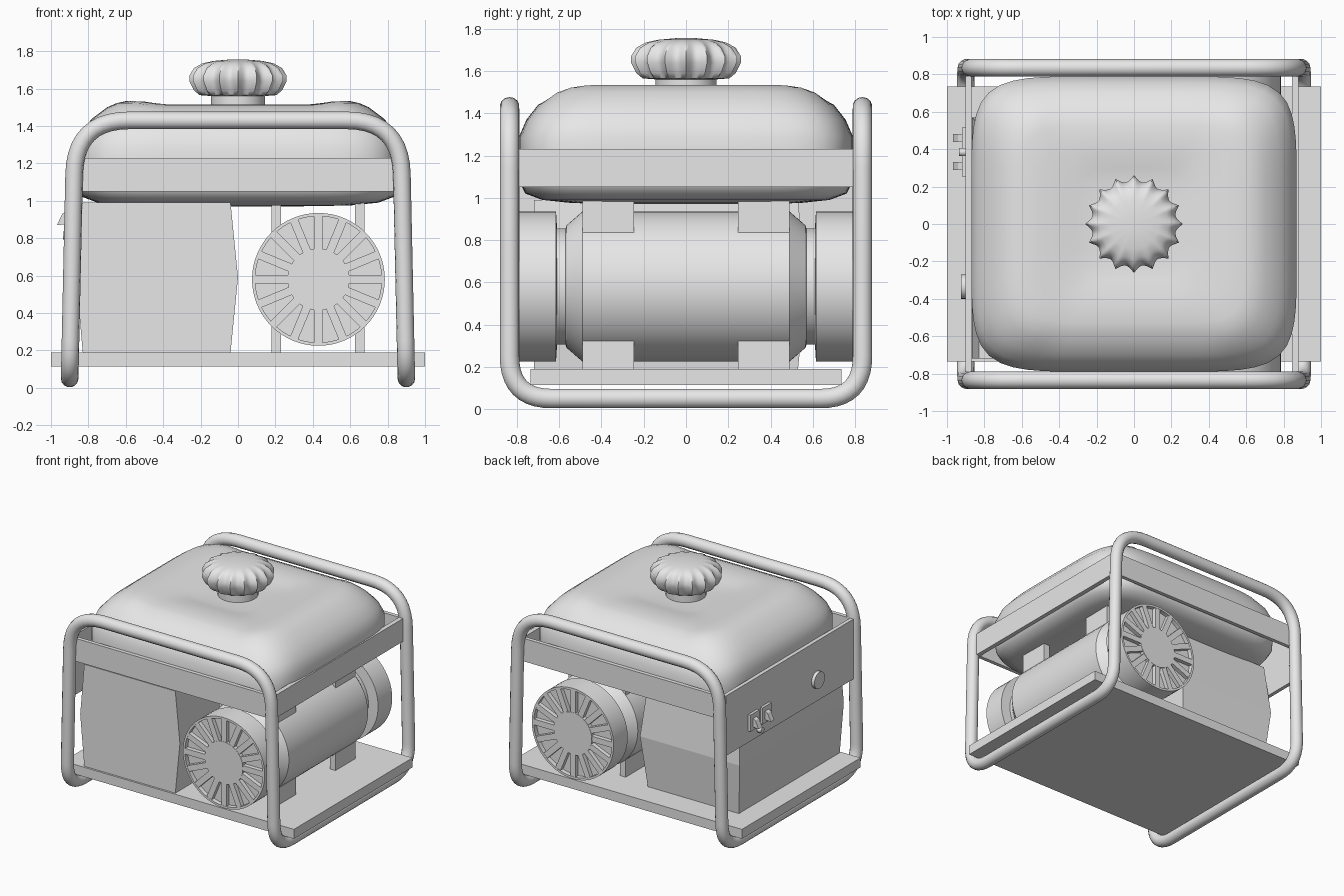
import bpy, bmesh, math
from mathutils import Vector, Matrix

old = bpy.data.objects.get("Cube")
if old:
    bpy.data.objects.remove(old, do_unlink=True)

grey = bpy.data.materials.new("light_grey")
grey.use_nodes = True
grey.diffuse_color = (0.8, 0.8, 0.8, 1)
grey.node_tree.nodes["Principled BSDF"].inputs["Base Color"].default_value = (0.8, 0.8, 0.8, 1)


def finish(name, bm, smooth=None):
    """Turn a bmesh into a named object with the shared material."""
    bmesh.ops.recalc_face_normals(bm, faces=bm.faces)
    mesh = bpy.data.meshes.new(name)
    bm.to_mesh(mesh)
    bm.free()
    mesh.materials.append(grey)
    obj = bpy.data.objects.new(name, mesh)
    bpy.context.collection.objects.link(obj)
    if smooth:
        select(obj)
        bpy.ops.object.shade_smooth_by_angle(angle=math.radians(smooth))
    return obj


def select(obj):
    bpy.ops.object.select_all(action='DESELECT')
    obj.select_set(True)
    bpy.context.view_layer.objects.active = obj


def loft(name, rings, smooth=None):
    """Skin a stack of equal-length rings and cap both ends."""
    bm = bmesh.new()
    loops = [[bm.verts.new(p) for p in ring] for ring in rings]
    n = len(loops[0])
    for a, b in zip(loops, loops[1:]):
        for i in range(n):
            j = (i + 1) % n
            bm.faces.new((a[i], a[j], b[j], b[i]))
    bm.faces.new(loops[0])
    bm.faces.new(loops[-1])
    return finish(name, bm, smooth)


def box(name, lo, hi):
    lo, hi = Vector(lo), Vector(hi)
    bm = bmesh.new()
    bmesh.ops.create_cube(bm, size=1)
    bmesh.ops.scale(bm, vec=hi - lo, verts=bm.verts)
    bmesh.ops.translate(bm, vec=(lo + hi) / 2, verts=bm.verts)
    return finish(name, bm)


def angles(n):
    return [math.tau * i / n for i in range(n)]


def disc_x(name, x0, x1, y, z, r):
    """Short round part pointing along x."""
    rings = [[(x, y + r * math.cos(t), z + r * math.sin(t)) for t in angles(24)] for x in (x0, x1)]
    return loft(name, rings, 40)


# Tube frame: one closed loop, an arch at each end joined by floor rails
def fillet(points, radii, steps=10):
    out = []
    for i, p in enumerate(points):
        a, b = points[i - 1], points[(i + 1) % len(points)]
        p0 = p + (a - p).normalized() * radii[i]
        p1 = p + (b - p).normalized() * radii[i]
        for k in range(steps + 1):
            t = k / steps
            out.append(p0 * (1 - t) ** 2 + p * 2 * t * (1 - t) + p1 * t * t)
    return out


corners, radii = [], []
for y in (-0.835, 0.835):
    s = 1 if y < 0 else -1
    corners += [Vector((-0.9 * s, y, 0.05)), Vector((-0.87 * s, y, 1.43)),
                Vector((0.87 * s, y, 1.43)), Vector((0.9 * s, y, 0.05))]
    radii += [0.2, 0.29, 0.29, 0.2]
path = fillet(corners, radii)
curve = bpy.data.curves.new("tube_frame", 'CURVE')
curve.dimensions = '3D'
curve.bevel_depth = 0.047
curve.bevel_resolution = 5
spline = curve.splines.new('POLY')
spline.points.add(len(path) - 1)
for point, co in zip(spline.points, path):
    point.co = (*co, 1)
spline.use_cyclic_u = True
curve.materials.append(grey)
frame = bpy.data.objects.new("tube_frame", curve)
bpy.context.collection.objects.link(frame)
select(frame)
bpy.ops.object.convert(target='MESH')
bpy.ops.object.shade_smooth_by_angle(angle=math.radians(50))

# Base plate and the band around the tank
box("base_plate", (-1, -0.735, 0.115), (1, 0.735, 0.19))
for side, s in (("front", -1), ("back", 1)):
    box(side + "_band", (-0.87, min(0.79 * s, 0.82 * s), 1.05), (0.87, max(0.79 * s, 0.82 * s), 1.23))
box("left_band", (0.845, -0.79, 1.05), (0.88, 0.79, 1.23))
box("control_panel", (-0.9, -0.79, 0.76), (-0.87, 0.79, 1.23))


# Fuel tank: rounded-square rings, with a shallow trough between two top ridges
def tank_ring(hx, hy, z, power):
    ring = []
    for t in angles(96):
        c, s = math.cos(t), math.sin(t)
        r = (abs(c) ** power + abs(s) ** power) ** (-1 / power)
        x, y = hx * r * c, hy * r * s
        f = min(max((abs(x) - 0.38) / 0.18, 0), 1)
        dip = 0.022 * (1 - f * f * (3 - 2 * f)) if z > 1.45 else 0
        ring.append((x, y, z - dip))
    return ring


tank_profile = [
    (0.3, 0.3, 0.97, 4), (0.6, 0.54, 0.975, 5), (0.75, 0.68, 0.99, 6), (0.83, 0.76, 1.02, 6),
    (0.86, 0.785, 1.07, 6), (0.87, 0.79, 1.18, 6), (0.87, 0.79, 1.29, 6), (0.84, 0.755, 1.37, 6),
    (0.78, 0.70, 1.44, 6), (0.70, 0.63, 1.50, 6), (0.65, 0.58, 1.522, 6), (0.6, 0.53, 1.533, 6),
    (0.5, 0.45, 1.536, 5), (0.38, 0.37, 1.533, 5), (0.3, 0.3, 1.52, 5), (0.23, 0.23, 1.51, 4),
    (0.1, 0.1, 1.51, 2)]
loft("fuel_tank", [tank_ring(*row) for row in tank_profile], 60)

# Filler neck and scalloped cap
loft("filler_neck", [[(0.145 * math.cos(t), 0.145 * math.sin(t), z) for t in angles(32)]
                     for z in (1.46, 1.6)], 40)


def cap_ring(r, z, depth):
    ring = []
    for t in angles(128):
        k = r * (1 - depth * abs(math.sin(8 * t)))
        ring.append((k * math.cos(t), k * math.sin(t), z))
    return ring


cap_profile = [(0.14, 1.56, 0), (0.205, 1.565, 0.06), (0.235, 1.59, 0.12), (0.26, 1.64, 0.13),
               (0.26, 1.67, 0.13), (0.235, 1.71, 0.12), (0.19, 1.735, 0.06), (0.13, 1.748, 0), (0.05, 1.755, 0)]
loft("fuel_cap", [cap_ring(*row) for row in cap_profile], 50)

# Generator housing with bulging sides
housing = [(-0.83, -0.04, 0.53, 0.19), (-0.865, 0, 0.57, 0.59), (-0.83, -0.04, 0.53, 0.99)]
loft("housing_box", [[(x0, -0.72, z), (x1, -0.72, z), (x1, yb, z), (x0, yb, z)]
                     for x0, x1, yb, z in housing])

# Motor: one turned body along y, mirrored about its middle
CX, CZ = 0.43, 0.58
half = [(0.02, 0.79), (0.165, 0.79), (0.165, 0.755), (0.338, 0.755), (0.338, 0.79), (0.355, 0.79),
        (0.355, 0.615), (0.275, 0.61), (0.275, 0.57), (0.29, 0.565), (0.355, 0.49)]
turned = [(r, -y) for r, y in half] + half[::-1]
loft("motor_body", [[(CX + r * math.cos(t), y, CZ + r * math.sin(t)) for t in angles(64)]
                    for r, y in turned], 30)

# Radial ribs of the vents on both motor ends
bm = bmesh.new()
for s in (-1, 1):
    for t in angles(16):
        turn = Matrix.Translation((CX, 0.7695 * s, CZ)) @ Matrix.Rotation(t, 4, 'Y')
        place = turn @ Matrix.Translation((0.25, 0, 0)) @ Matrix.Diagonal((0.19, 0.037, 0.045, 1))
        bmesh.ops.create_cube(bm, size=1, matrix=place)
finish("vent_ribs", bm)

# Motor mounts
for side, x in (("right", 0.18), ("left", 0.625)):
    for end, y in (("front", -0.49), ("back", 0.245)):
        box(f"{end}_{side}_mount", (x, y, 0.19), (x + 0.05, y + 0.245, 1.0))

# Panel fittings: two switches with levers, a button and a round dial
for name, y in (("rear", 0.46), ("middle", 0.31)):
    box(name + "_switch_plate", (-0.92, y - 0.055, 0.85), (-0.9, y + 0.055, 0.98))
    lever = [(-0.915, 0.945), (-0.94, 0.93), (-0.968, 0.87), (-0.915, 0.875)]
    loft(name + "_switch_lever", [[(x, y + w, z) for x, z in lever] for w in (-0.022, 0.022)])
disc_x("push_button", -0.935, -0.9, 0.385, 0.815, 0.022)
disc_x("round_dial", -0.925, -0.9, -0.335, 0.93, 0.065)
